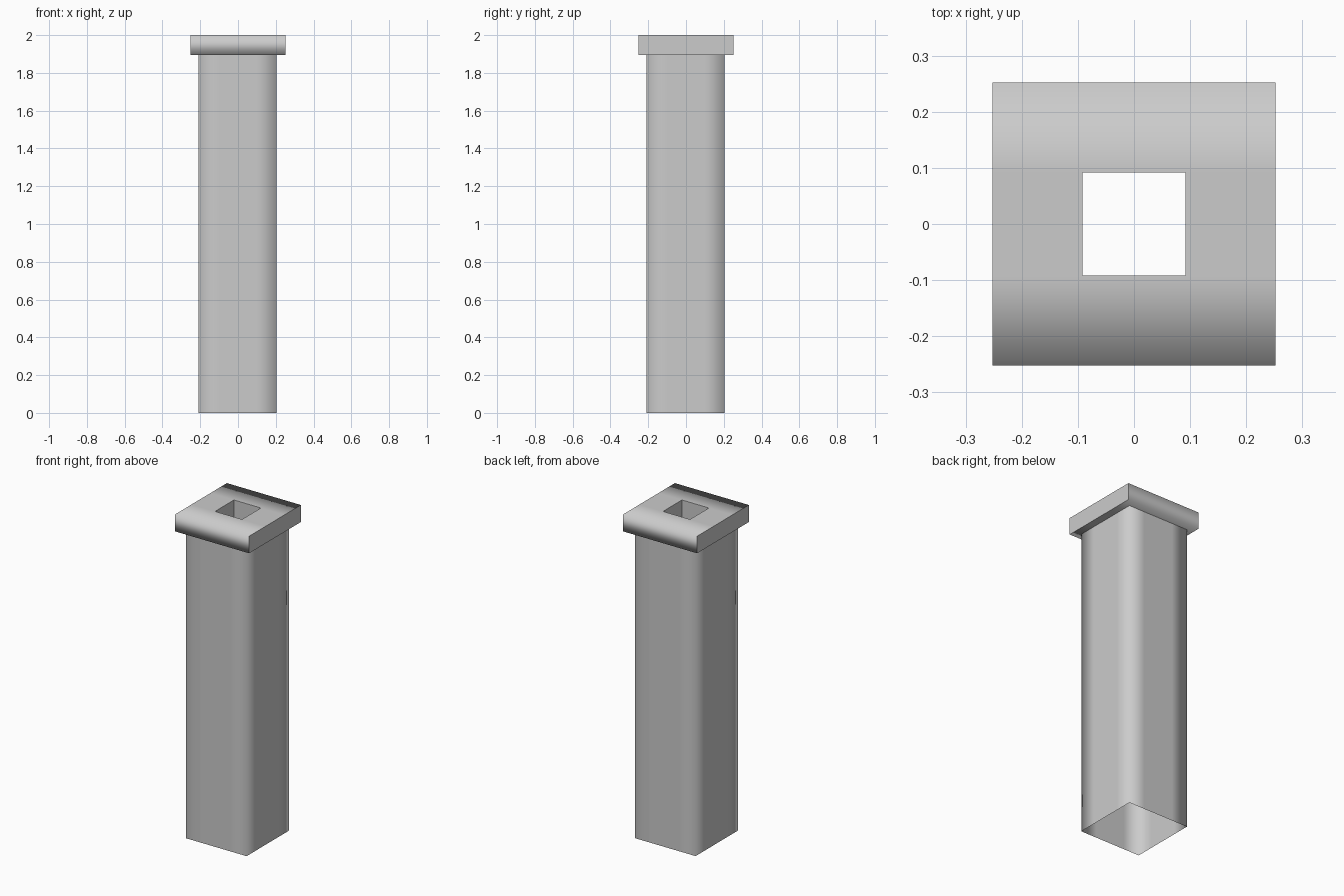
import bpy, bmesh

cube = bpy.data.objects.get("Cube")
if cube:
    bpy.data.objects.remove(cube, do_unlink=True)

# One plain grey for the whole model
grey = bpy.data.materials.new("plain grey")
grey.use_nodes = True
colour = (0.6, 0.6, 0.6, 1)
grey.diffuse_color = colour
grey.node_tree.nodes["Principled BSDF"].inputs["Base Color"].default_value = colour


def finish(name, bm):
    """Turn a bmesh into a smooth shaded grey object."""
    for face in bm.faces:
        face.smooth = True
    mesh = bpy.data.meshes.new(name)
    bm.to_mesh(mesh)
    bm.free()
    mesh.materials.append(grey)
    obj = bpy.data.objects.new(name, mesh)
    bpy.context.collection.objects.link(obj)
    return obj


def square_ring(half, steps, centre):
    """Walk round a square, adding the given stops along each side."""
    points = []
    for turn in range(4):
        for t in steps:
            x, y = half, t
            for _ in range(turn):
                x, y = -y, x
            points.append((x + centre, y + centre))
    return points


# Shaft: a thin open square tube with soft corners
SHAFT, CAP, HOLE = 0.207, 0.252, 0.092
bm = bmesh.new()
outline = square_ring(SHAFT, (-SHAFT, -0.1, 0.1), -0.002)
low = [bm.verts.new((x, y, 0)) for x, y in outline]
high = [bm.verts.new((x, y, 1.9)) for x, y in outline]
for i in range(len(outline)):
    j = (i + 1) % len(outline)
    bm.faces.new((low[i], low[j], high[j], high[i]))
finish("shaft", bm)

# Cap: a square slab with a square hole, rounded in shading front to back
bm = bmesh.new()
stops = (-CAP, -HOLE, HOLE, CAP)
levels = (1.895, 2.0)
grid = {(i, j, k): bm.verts.new((stops[i], stops[j], levels[k]))
        for i in range(4) for j in range(4) for k in range(2)}
for i in range(3):
    for j in range(3):
        if (i, j) == (1, 1):
            continue
        corners = ((i, j), (i + 1, j), (i + 1, j + 1), (i, j + 1))
        bm.faces.new([grid[c + (1,)] for c in corners])
        bm.faces.new([grid[c + (0,)] for c in reversed(corners)])
        # Close the outer sides and the hole walls
        for n, (di, dj) in enumerate(((0, -1), (1, 0), (0, 1), (-1, 0))):
            other = (i + di, j + dj)
            if other == (1, 1) or not all(0 <= c < 3 for c in other):
                a, b = corners[n], corners[(n + 1) % 4]
                bm.faces.new((grid[a + (0,)], grid[b + (0,)],
                              grid[b + (1,)], grid[a + (1,)]))

# Crisp edges on the two ends and round the hole
bm.normal_update()
for edge in bm.edges:
    at_end = any(abs(f.normal.x) > 0.9 for f in edge.link_faces)
    at_hole = all(abs(v.co.x) < 0.1 and abs(v.co.y) < 0.1 for v in edge.verts)
    if edge.calc_face_angle(0) > 0.5 and (at_end or at_hole):
        edge.smooth = False
finish("cap", bm)
